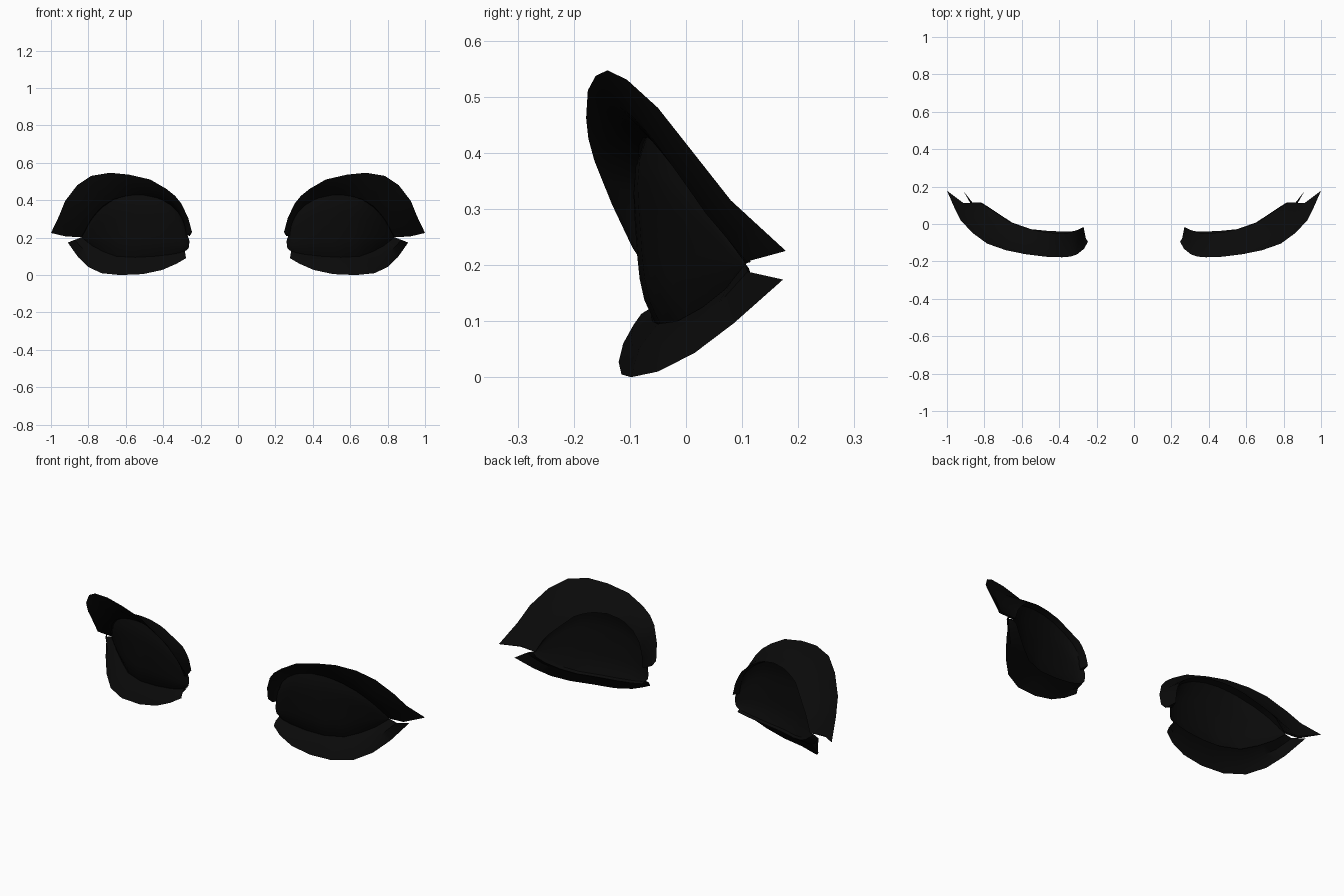
import bpy, bmesh
from mathutils import Vector

if "Cube" in bpy.data.objects:
    bpy.data.objects.remove(bpy.data.objects["Cube"])

black = bpy.data.materials.new("soft_black")
black.diffuse_color = (0.003, 0.003, 0.003, 1)
black.use_nodes = True
black.node_tree.nodes["Principled BSDF"].inputs["Base Color"].default_value = black.diffuse_color


def resample(points, count):
    """Spread evenly indexed points along a polyline."""
    pts = [Vector(p) for p in points]
    out = []
    for i in range(count):
        t = i * (len(pts) - 1) / (count - 1)
        k = min(int(t), len(pts) - 2)
        out.append(pts[k].lerp(pts[k + 1], t - k))
    return out


def bowed(a, b, start, end):
    """Row halfway between two edges, pushed out by an offset blended along it."""
    s, e = Vector(start), Vector(end)
    n = len(a) - 1
    return [p.lerp(q, .5) + s.lerp(e, (i / n) ** 3)
            for i, (p, q) in enumerate(zip(a, b))]


def loft(name, rows, closed=False):
    """Skin a surface through rows of points and mirror it to the other side."""
    bm = bmesh.new()
    grid = [[bm.verts.new(p) for p in row] for row in rows]
    pairs = list(zip(grid, grid[1:]))
    if closed:
        pairs.append((grid[-1], grid[0]))
    for a, b in pairs:
        for i in range(len(a) - 1):
            bm.faces.new((a[i], a[i + 1], b[i + 1], b[i]))
    if closed:
        for end in (0, -1):
            bm.faces.new([row[end] for row in grid])
    bmesh.ops.recalc_face_normals(bm, faces=bm.faces)
    mesh = bpy.data.meshes.new(name)
    bm.to_mesh(mesh)
    bm.free()
    mesh.materials.append(black)
    obj = bpy.data.objects.new(name, mesh)
    bpy.context.collection.objects.link(obj)
    obj.modifiers.new("Mirror", 'MIRROR')
    bpy.context.view_layer.objects.active = obj
    obj.select_set(True)
    bpy.ops.object.shade_smooth_by_angle(angle=0.7)
    obj.select_set(False)
    return obj


# Upper lash: outer edge, front rim and back rim, from inner to outer corner
upper_outer = [(.246, -.095, .23), (.267, -.132, .308), (.305, -.163, .385),
               (.338, -.174, .425), (.385, -.178, .462), (.47, -.175, .511),
               (.583, -.161, .537), (.685, -.14, .547), (.785, -.105, .53),
               (.86, -.05, .48), (.925, .017, .395), (.957, .08, .315),
               (1.0, .178, .225)]
upper_front = [(.283, -.055, .21), (.285, -.065, .27), (.315, -.075, .33),
               (.36, -.083, .375), (.42, -.085, .41), (.50, -.077, .427),
               (.58, -.066, .427), (.66, -.05, .408), (.73, -.015, .365),
               (.785, .035, .30), (.837, .106, .203)]
upper_back = [(.27, -.015, .215), (.28, -.022, .28), (.305, -.033, .34),
              (.36, -.05, .39), (.42, -.049, .425), (.50, -.04, .44),
              (.58, -.021, .435), (.66, .008, .405), (.735, .06, .335),
              (.785, .092, .285), (.825, .115, .205)]
# Lower lash edges
lower_outer = [(.278, -.09, .09), (.33, -.112, .06), (.406, -.12, .027),
               (.51, -.115, .005), (.63, -.098, 0), (.73, -.05, .01),
               (.80, .015, .043), (.855, .085, .096), (.91, .173, .174)]
lower_front = [(.285, -.055, .128), (.31, -.06, .12), (.36, -.062, .11),
               (.45, -.06, .10), (.55, -.05, .095), (.65, -.015, .10),
               (.72, .03, .125), (.78, .07, .157), (.837, .106, .202)]

N = 25
uo, uf, ub = (resample(p, N) for p in (upper_outer, upper_front, upper_back))
lo, lf = (resample(p, N) for p in (lower_outer, lower_front))
lb = [p + Vector((0, .022 if i < N - 1 else .006, -.008)) for i, p in enumerate(lf)]

# Both lashes are thin sheets cupped forward, thickening at the rim
loft("upper_lash", [uo, bowed(uo, uf, (0, -.009, -.006), (0, -.034, -.008)), uf,
                    ub, bowed(uo, ub, (0, -.021, -.014), (0, -.034, -.002))], closed=True)
loft("lower_lash", [lo, bowed(lo, lf, (0, -.007, .004), (0, -.03, 0)), lf,
                    lb, bowed(lo, lb, (0, -.013, .008), (0, -.028, .003))], closed=True)

# Eye surface set just inside the rims, bulging forward and into the inner corner
rows = []
for j in range(9):
    t = j / 8
    bulge = 1 - (2 * t - 1) ** 4
    row = []
    for i in range(N):
        s = i / (N - 1)
        top, low = uf[i].lerp(ub[i], .2), lf[i].lerp(lb[i], .2)
        side = -.022 * bulge * (1 - s) ** 6
        row.append(top.lerp(low, t) + Vector((side, -.024 * bulge * (4 * s * (1 - s)) ** .7, 0)))
    rows.append(row)
loft("eye_surface", rows)
